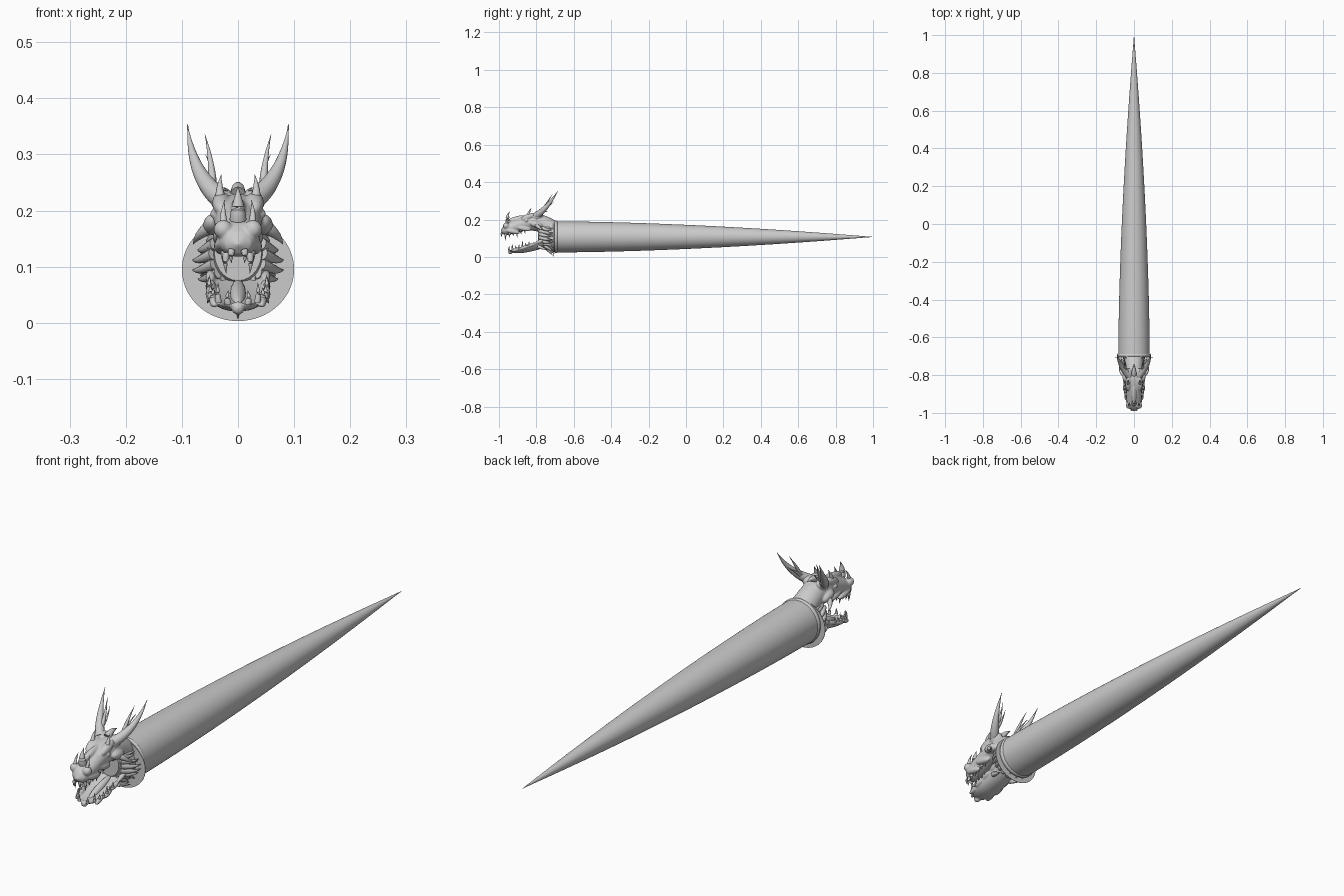
import bpy, bmesh, math
from math import sin, cos, pi, tau, sqrt
from mathutils import Vector, Matrix

if "Cube" in bpy.data.objects:
    bpy.data.objects.remove(bpy.data.objects["Cube"])

colour = (.6, .6, .6, 1)
grey = bpy.data.materials.new("stone grey")
grey.use_nodes = True
grey.diffuse_color = colour
grey.node_tree.nodes["Principled BSDF"].inputs["Base Color"].default_value = colour


def finish(name, bm, blend=False):
    """Turn the mesh into a shaded object, fusing its lumps if asked."""
    bmesh.ops.recalc_face_normals(bm, faces=bm.faces)
    mesh = bpy.data.meshes.new(name)
    bm.to_mesh(mesh)
    bm.free()
    mesh.materials.append(grey)
    part = bpy.data.objects.new(name, mesh)
    bpy.context.collection.objects.link(part)
    bpy.ops.object.select_all(action='DESELECT')
    part.select_set(True)
    bpy.context.view_layer.objects.active = part
    if blend:
        remesh = part.modifiers.new("blend", 'REMESH')
        remesh.mode = 'VOXEL'
        remesh.voxel_size = .003
        soften = part.modifiers.new("soften", 'SMOOTH')
        soften.iterations = 3
        bpy.ops.object.modifier_apply(modifier=remesh.name)
        bpy.ops.object.modifier_apply(modifier=soften.name)
    bpy.ops.object.shade_smooth_by_angle(angle=math.radians(50))


def skin(bm, rings):
    """Join rings of points into a closed tube."""
    rows = [[bm.verts.new(point) for point in ring] for ring in rings]
    for near, far in zip(rows, rows[1:]):
        for i in range(len(near)):
            bm.faces.new((near[i - 1], near[i], far[i], far[i - 1]))
    bm.faces.new(rows[0])
    bm.faces.new(rows[-1])


def surface(shape, t, angle):
    """Point on an oval body: t runs front to back, angle goes round it."""
    y, z, width, height, lid = shape(t)
    rise = sin(angle) * height
    return Vector((width * cos(angle), y, z + (rise * lid if rise > 0 else rise)))


def loft(bm, shape, steps, sides):
    skin(bm, [[surface(shape, k / steps, tau * i / sides) for i in range(sides)]
              for k in range(steps + 1)])


def mirrored(point):
    return Vector((-point.x, point.y, point.z))


def blob(bm, centre, radius, length=1, tilt=0):
    """Pair of egg-shaped lumps, or a single one on the centre line."""
    places = [centre, mirrored(centre)] if centre.x > radius / 9 else [centre]
    for place in places:
        matrix = (Matrix.Translation(place) @ Matrix.Rotation(tilt, 4, 'X')
                  @ Matrix.Diagonal((radius, radius * length, radius, 1)))
        bmesh.ops.create_uvsphere(bm, u_segments=20, v_segments=12, radius=1, matrix=matrix)


def spike(bm, base, tip, radius, bow=(0, 0, 0), pair=True, steps=10, sides=10):
    """Tapering horn whose middle is pushed sideways by bow."""
    base, tip = Vector(base), Vector(tip)
    middle = (base + tip) / 2 + Vector(bow)
    for flip in ((False, True) if pair else (False,)):
        a, b, c = [mirrored(p) if flip else p for p in (base, middle, tip)]
        rings = []
        for k in range(steps + 1):
            t = k / steps
            centre = a.lerp(b, t).lerp(b.lerp(c, t), t)
            turn = (b - a).lerp(c - b, t).to_track_quat('Z', 'Y')
            size = max(radius * (1 - t ** 1.4), radius / 20)
            rings.append([centre + turn @ Vector((cos(tau * i / sides), sin(tau * i / sides), 0)) * size
                          for i in range(sides)])
        skin(bm, rings)


# Rules for the oval bodies: y, z, half width, half height, flattening of the top
def rounded(t):
    reach = min(1, t)
    return max(.1, sqrt(reach * (2 - reach)))


def shaft(t):
    radius = max(.083 * (1 - t ** 1.7), .0005)
    return 1.705 * t - .705, .107, radius, radius, 1


def collar(t):
    radius = .081 + .006 * sin(pi * t)
    return .02 * t - .705, .107, radius, radius, 1


def plate(t):
    return .002 * t - .71, .095, .1, .092, 1


def skull(t):
    nose = rounded(t * 6)
    z = .14 + .045 * sin(pi * t ** 1.3)
    return .29 * t - .99, z, nose * (.036 + .014 * t), nose * (.03 + .025 * t), 1


def jaw(t):
    chin = rounded(t * 2.5)
    return .21 * t - .95, .034 + .07 * t ** 1.5, .05 * chin, chin * (.016 + .034 * t), -.2


def neck(t):
    return .09 * t - .79, .125 - .025 * t, .042 + .018 * t, .05 + .026 * t, 1


# Long tapering shaft, its collar and the thin oval backing plate
for name, shape, steps in (("tapered_shaft", shaft, 40), ("collar", collar, 6),
                           ("backing_plate", plate, 1)):
    bm = bmesh.new()
    loft(bm, shape, steps, 64)
    finish(name, bm)

# Skull with nostrils, brows, crown, cheeks, eyes and lips
bm = bmesh.new()
loft(bm, skull, 24, 28)
blob(bm, surface(skull, .1, .7), .017)
blob(bm, surface(skull, .5, .8), .016, 2.6, .35)
blob(bm, surface(skull, .68, .9), .021, 1.4, .4)
blob(bm, surface(skull, .65, -.2), .018, 2, -.2)
blob(bm, surface(skull, .47, .3), .009)
blob(bm, surface(skull, .3, pi / 2), .013, 4, .25)
for t in (.22, .42):
    blob(bm, surface(skull, t, -.7), .013, 3, -.2)
finish("skull", bm, blend=True)

# Lower jaw, hollowed along the top, with swollen gums and a chin
bm = bmesh.new()
loft(bm, jaw, 20, 28)
for k in range(1, 5):
    blob(bm, surface(jaw, k / 5, .2), .009, 3, .35)
blob(bm, surface(jaw, .05, -pi / 2), .012)
finish("lower_jaw", bm, blend=True)

# Tongue
bm = bmesh.new()
blob(bm, surface(jaw, .5, pi / 2), .014, 5, .3)
finish("tongue", bm)

# Neck with ribs running back to the plate
bm = bmesh.new()
loft(bm, neck, 6, 28)
ribs = 14
for k in range(ribs):
    angle = tau * (k + .5) / ribs
    out = Vector((cos(angle), 0, sin(angle))) * .01
    spike(bm, surface(neck, .15, angle), surface(neck, 1, angle) + out, .011, pair=False)
finish("ribbed_neck", bm)

# Main horns and their smaller branches
bm = bmesh.new()
root = surface(skull, .65, .9)
spike(bm, root, (.09, -.685, .353), .019, bow=(.022, 0, -.03), steps=16, sides=14)
branch = root + Vector((.017, .03, .02))
spike(bm, branch, (.059, -.715, .335), .008, bow=(-.006, 0, 0))
spike(bm, branch, (.058, -.7, .3), .006, bow=(-.01, 0, 0))
finish("horns", bm)

# Nose horn, snout points, brow points and crown point
bm = bmesh.new()
up = Vector((0, .02, .05))
spike(bm, surface(skull, .14, pi / 2), (0, -.943, .243), .015, bow=(0, -.015, 0), pair=False)
spike(bm, surface(skull, .66, pi / 2), (0, -.74, .24), .014, bow=(0, 0, .015), pair=False)
for t, radius in ((.1, .008), (.5, .01)):
    spike(bm, surface(skull, t, .8), surface(skull, t, .8) + up, radius, bow=(.005, -.008, 0))
finish("crest_points", bm)

# Cheek frill sweeping backwards, and a spike under the throat
bm = bmesh.new()
frill = 6
for k in range(frill):
    angle = .7 - k * .35
    root = surface(neck, .1, angle)
    flare = .02 + .02 * sin(pi * k / frill)
    tip = root + Vector((flare, .075, -.01))
    spike(bm, root, tip, .011, bow=(.012, 0, -.01))
spike(bm, surface(skull, .65, -.2), (.08, -.755, .14), .013, bow=(.01, -.015, 0))
spike(bm, surface(jaw, .75, -.6), (.055, -.735, .035), .01)
spike(bm, surface(neck, .4, -pi / 2), (0, -.712, .008), .012, pair=False)
finish("cheek_frill", bm)

# Teeth along both jaws, with longer fangs among them
bm = bmesh.new()
teeth = 7
for k in range(teeth):
    t = (k + .3) / teeth
    length = Vector((0, 0, .036 if k % 3 == 1 else .023))
    lean = (.003, -.005, 0)
    upper = surface(skull, t / 2, -.9)
    lower = surface(jaw, t * .6, 0)
    spike(bm, upper, upper - length, .0065, bow=lean)
    spike(bm, lower, lower + length, .006, bow=lean)
finish("teeth", bm)
